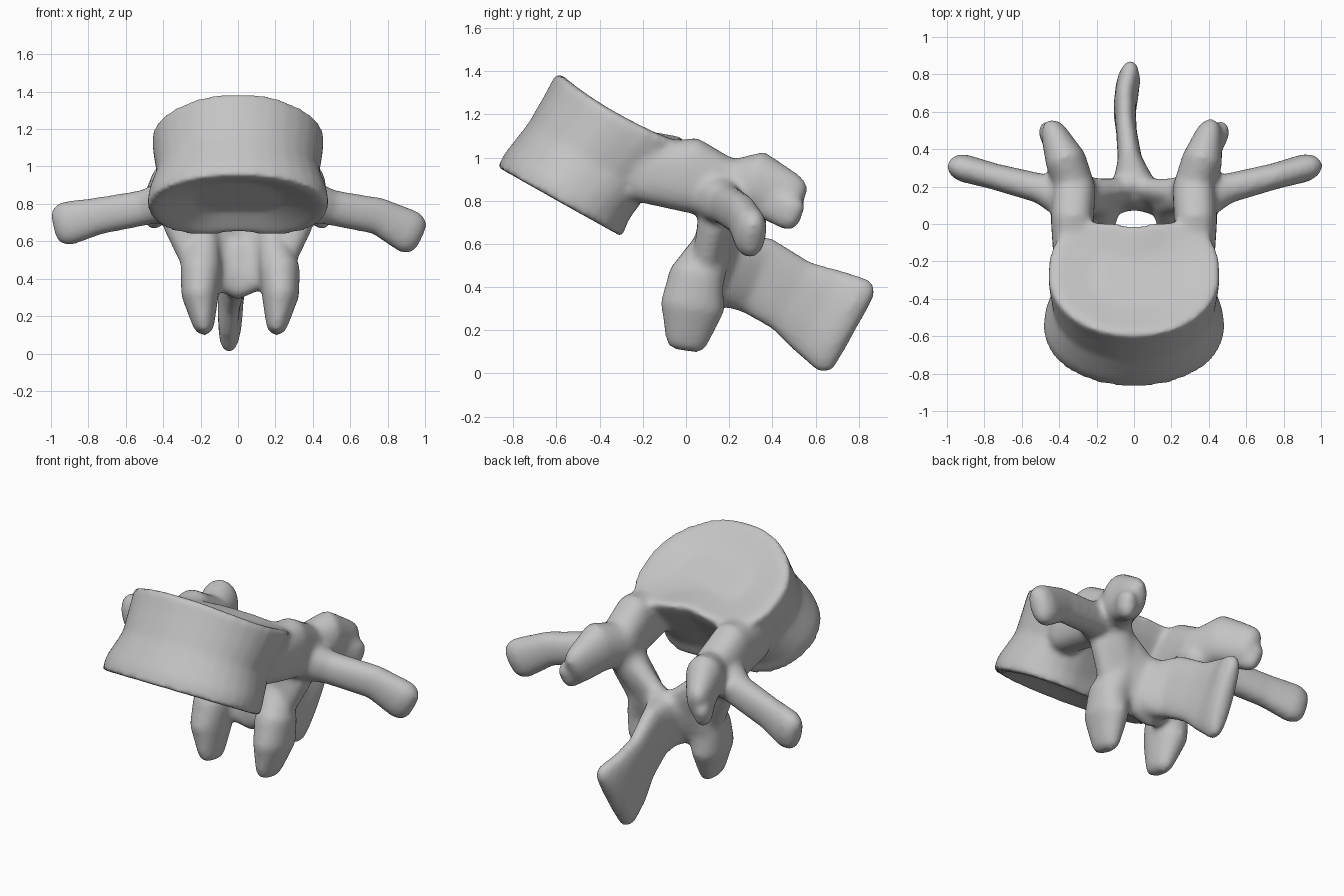
import bpy, bmesh, math
from mathutils import Vector

if "Cube" in bpy.data.objects:
    bpy.data.objects.remove(bpy.data.objects["Cube"])

SIDES = 32
bm = bmesh.new()


def power(value, exponent):
    return math.copysign(abs(value) ** exponent, value)


def skin(rings):
    """Close a stack of rings into a solid."""
    loops = [[bm.verts.new(p) for p in ring] for ring in rings]
    for low, high in zip(loops, loops[1:]):
        for i in range(SIDES):
            j = (i + 1) % SIDES
            bm.faces.new((low[i], low[j], high[j], high[i]))
    bm.faces.new(loops[0][::-1])
    bm.faces.new(loops[-1])


def loft(sections, up, side=1, boxy=0.8):
    """Rounded limb; a section is x, y, z, half size along up, half size across."""
    points = [Vector((s[0] * side, s[1], s[2])) for s in sections]
    last = len(points) - 1
    stations = []
    for i, (p, s) in enumerate(zip(points, sections)):
        tangent = (points[min(i + 1, last)] - points[max(i - 1, 0)]).normalized()
        stations.append((p, tangent, s[3], s[4]))

    def cap(station, direction):
        p, t, a, b = station
        r = min(a, b)
        return [(p + t * r * direction * d, t, a - r * k, b - r * k)
                for d, k in ((0.6, 0.2), (0.9, 0.5), (1, 0.8))]

    stations = cap(stations[0], -1)[::-1] + stations + cap(stations[-1], 1)
    rings = []
    for p, t, a, b in stations:
        n = Vector(up)
        n = (n - t * n.dot(t)).normalized()
        m = t.cross(n)
        angles = [math.tau * i / SIDES for i in range(SIDES)]
        rings.append([p + n * a * power(math.cos(g), boxy)
                      + m * b * power(math.sin(g), boxy) for g in angles])
    skin(rings)


def body_ring(front, rear, width, scale=1, droop=0, rear_boxy=0.76):
    """Kidney outline between a front and a rear (y, z) point."""
    front, rear = Vector(front), Vector(rear)
    middle, half = (front + rear) / 2, (rear - front) / 2
    ring = []
    for i in range(SIDES):
        g = math.tau * i / SIDES
        c, v = math.cos(g), math.sin(g)
        boxy = rear_boxy if v > 0 else 0.97
        x, v = power(c, boxy), power(v, boxy)
        if v > 0:
            v -= 0.2 * math.exp(-(x / 0.45) ** 2)
        yz = middle + half * v * scale
        ring.append((x * width * scale, yz.x, yz.y - droop * x * x))
    return ring


# Tilted body with flared rims and dished end plates
bottom = ((-0.875, 0.955), (-0.25, 0.605))
top = ((-0.6, 1.395), (0.06, 1.05))
dished_bottom = ((-0.845, 1.0), (-0.23, 0.665))
dished_top = ((-0.61, 1.345), (0.03, 1.025))
skin([
    body_ring(*dished_bottom, 0.47, 0.5, 0, 0.88),
    body_ring(*bottom, 0.475, 0.9, 0, 0.88),
    body_ring(*bottom, 0.485, 1, 0, 0.88),
    body_ring((-0.84, 1.02), (-0.22, 0.69), 0.48, 1, 0, 0.85),
    body_ring((-0.73, 1.16), (-0.13, 0.83), 0.435, 1, 0.02),
    body_ring((-0.65, 1.30), (0.01, 0.97), 0.455, 1, 0.04),
    body_ring(*top, 0.46, 1, 0.05),
    body_ring(*top, 0.455, 0.9, 0.04),
    body_ring(*dished_top, 0.45, 0.5, 0.02),
])

UP = (0, 0, 1)
for side, tip_z, out in ((1, 0.65, 0.012), (-1, 0.695, -0.012)):
    # Pedicle
    loft([(0.33, -0.2, 0.93, 0.14, 0.10), (0.33, 0.02, 0.92, 0.175, 0.115),
          (0.32, 0.19, 0.85, 0.14, 0.115)], UP, side)
    # Transverse process
    loft([(0.33, 0.12, 0.83, 0.12, 0.12), (0.5, 0.19, 0.78, 0.095, 0.08),
          (0.75, 0.255, 0.735, 0.1, 0.07),
          (0.915, 0.30, tip_z, 0.12, 0.075)], UP, side, 0.9)
    # Superior articular process and its side knob
    loft([(0.31, 0.18, 0.86, 0.12, 0.105), (0.365, 0.34, 0.88, 0.15, 0.11),
          (0.41 - out, 0.47, 0.815, 0.12, 0.075)], UP, side, 0.95)
    loft([(0.40, 0.38, 0.80, 0.09, 0.06), (0.455, 0.485, 0.745, 0.085, 0.055)],
         UP, side)
    # Inferior articular process
    loft([(0.30, 0.17, 0.80, 0.11, 0.10), (0.185, 0.13, 0.61, 0.09, 0.09),
          (0.21 + out, 0.05, 0.45, 0.13, 0.11),
          (0.215 + out, 0.03, 0.31, 0.15, 0.10),
          (0.197 + out, 0.005, 0.165, 0.105, 0.062)], (0, 1, 0), side, 0.95)

# Lamina arching across the back of the canal
half = [(0.29, 0.15, 0.73, 0.13, 0.08), (0.16, 0.13, 0.54, 0.19, 0.075)]
mirrored = [(-s[0], *s[1:]) for s in reversed(half)]
loft(half + [(0, 0.18, 0.475, 0.195, 0.08)] + mirrored, (0, 0.3, 0.95))

# Spinous process
loft([(0, 0.20, 0.48, 0.17, 0.12), (-0.02, 0.33, 0.455, 0.185, 0.065),
      (-0.04, 0.49, 0.36, 0.18, 0.055), (-0.05, 0.62, 0.285, 0.22, 0.06),
      (-0.035, 0.725, 0.225, 0.245, 0.065)], UP, 1, 0.75)

bmesh.ops.recalc_face_normals(bm, faces=bm.faces)
mesh = bpy.data.meshes.new("vertebra")
bm.to_mesh(mesh)
bm.free()
vertebra = bpy.data.objects.new("vertebra", mesh)
bpy.context.collection.objects.link(vertebra)

# Fuse the parts into one soft bony surface
remesh = vertebra.modifiers.new("fuse", "REMESH")
remesh.mode = "VOXEL"
remesh.voxel_size = 0.016
remesh.use_smooth_shade = True
smooth = vertebra.modifiers.new("soften", "SMOOTH")
smooth.factor = 0.5
smooth.iterations = 14

# Plain grey bone
color = (0.55, 0.55, 0.55, 1)
bone = bpy.data.materials.new("bone_grey")
bone.use_nodes = True
bone.diffuse_color = color
shader = bone.node_tree.nodes["Principled BSDF"]
shader.inputs["Base Color"].default_value = color
shader.inputs["Roughness"].default_value = 0.7
mesh.materials.append(bone)
